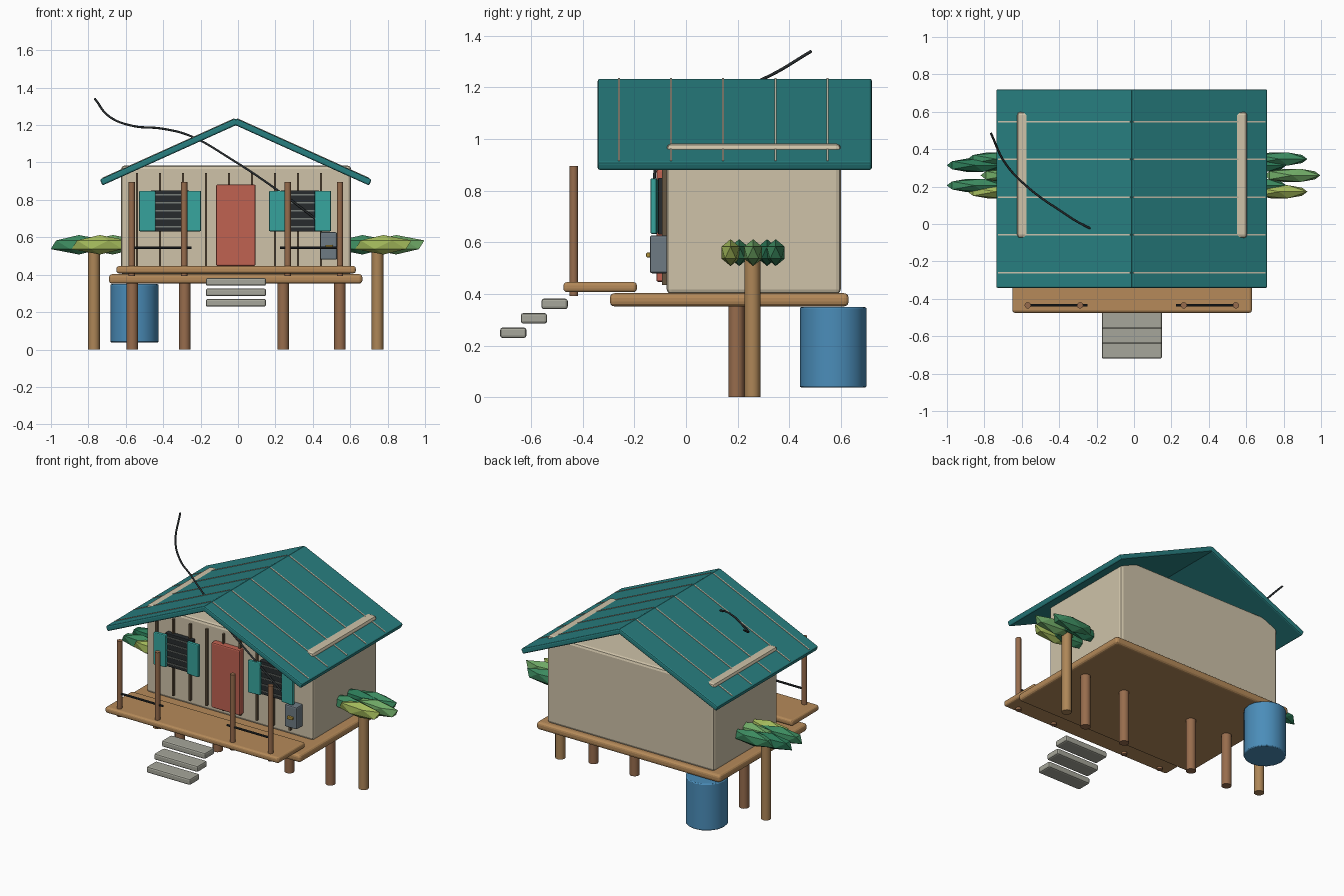
import bpy
from math import sin, cos, tan, radians, atan2, pi
from mathutils import Vector

if "Cube" in bpy.data.objects:
    bpy.data.objects.remove(bpy.data.objects["Cube"])


def material(name, hexa):
    rgb = [(int(hexa[i:i + 2], 16) / 255) ** 2.2 for i in (0, 2, 4)]
    m = bpy.data.materials.new(name)
    m.diffuse_color = (*rgb, 1)
    m.use_nodes = True
    m.node_tree.nodes["Principled BSDF"].inputs["Base Color"].default_value = m.diffuse_color
    return m


WALL = material("cream_paint", "CDC1A7")
ROOF = material("teal_roof", "2C7E7F")
SEAM = material("pale_seam", "C9C3AE")
WOOD = material("deck_wood", "B4895A")
POST = material("post_wood", "966C4E")
TRUNK = material("trunk_wood", "AC8558")
DOOR = material("red_door", "BE6252")
SHUT = material("teal_shutter", "3AA39C")
DARK = material("dark", "2B2F31")
BATTEN = material("batten", "665743")
SLAT = material("slat", "767C78")
STONE = material("stone", "A5A599")
TANK = material("blue_tank", "4C8CB8")
METAL = material("grey_metal", "6E7A82")
BRASS = material("brass", "B0913F")
GREENS = [material("leaf_%d" % i, c) for i, c in enumerate(("6FA866", "3F8A60", "2F7A58", "3F8A60", "A3B95C"))]


def finish(o, name, mat, bevel=0, seg=2):
    o.name = name
    o.data.materials.append(mat)
    if bevel:
        b = o.modifiers.new("bevel", "BEVEL")
        b.width, b.segments = bevel, seg
        b.limit_method = "ANGLE"
    return o


def box(name, lo, hi, mat, bevel=0, seg=2):
    """Box between two corners."""
    lo, hi = Vector(lo), Vector(hi)
    bpy.ops.mesh.primitive_cube_add(size=1, location=(lo + hi) / 2)
    o = bpy.context.object
    o.scale = hi - lo
    bpy.ops.object.transform_apply(location=False, rotation=False, scale=True)
    return finish(o, name, mat, bevel, seg)


def rod(name, a, b, r, mat, sides=12, bevel=0):
    """Round bar from a to b."""
    a, b = Vector(a), Vector(b)
    bpy.ops.mesh.primitive_cylinder_add(vertices=sides, radius=r, depth=(b - a).length, location=(a + b) / 2)
    o = bpy.context.object
    o.rotation_euler = (b - a).to_track_quat("Z", "Y").to_euler()
    bpy.ops.object.shade_smooth_by_angle(angle=radians(35))
    return finish(o, name, mat, bevel)


# house body and floor
CX = -0.012
box("house_walls", (-0.625, -0.075, 0.40), (0.605, 0.60, 0.983), WALL, 0.018)
box("floor_platform", (-0.69, -0.295, 0.352), (0.665, 0.63, 0.403), WOOD, 0.018, 3)
box("porch_deck", (-0.65, -0.475, 0.407), (0.63, -0.19, 0.446), WOOD, 0.014, 3)

# roof slabs with raised seams
RIDGE, HALF, DROP, T = 1.237, 0.727, 0.328, 0.035
ang = atan2(DROP, HALF)
length = HALF / cos(ang)


def roof_piece(name, side, u0, u1, v0, v1, y0, y1, mat, bevel=0):
    """Box in slope space: u runs down the slope, v is height over the top face."""
    u, v = (u0 + u1) / 2, (v0 + v1) / 2
    o = box(name, (-(u1 - u0) / 2, y0, -(v1 - v0) / 2), ((u1 - u0) / 2, y1, (v1 - v0) / 2), mat, bevel)
    o.location.x = CX + side * (u * cos(ang) + v * sin(ang))
    o.location.z = RIDGE - u * sin(ang) + v * cos(ang)
    o.rotation_euler.y = side * ang


for side, tag in ((-1, "left"), (1, "right")):
    roof_piece("roof_" + tag, side, 0, length, -T, 0, -0.342, 0.72, ROOF, 0.009)
    for i in range(5):
        y = -0.26 + i * 0.202
        roof_piece("roof_seam_" + tag, side, 0.008, length - 0.015, -0.01, 0.003, y - 0.004, y + 0.004, SEAM)

# wall battens
for i in range(9):
    x = -0.54 + i * 0.123
    box("wall_batten", (x - 0.006, -0.092, 0.435), (x + 0.006, -0.07, 0.945), BATTEN)

# door
box("door", (-0.118, -0.115, 0.447), (0.094, -0.07, 0.882), DOOR, 0.008)

# louvred windows with shutters
for x in (-0.363, 0.332):
    box("window_panel", (x - 0.1, -0.108, 0.63), (x + 0.1, -0.07, 0.85), DARK, 0.004)
    for i in range(5):
        z = 0.655 + i * 0.043
        box("window_slat", (x - 0.085, -0.116, z - 0.004), (x + 0.085, -0.104, z + 0.004), SLAT)
    for s in (-1, 1):
        c = x + s * 0.122
        o = box("shutter", (c - 0.044, -0.135, 0.632), (c + 0.044, -0.112, 0.848), SHUT, 0.006)
        o.rotation_euler.z = s * radians(-4)

# stilts, porch posts and rails
for x in (-0.565, -0.285, 0.242, 0.545):
    rod("stilt", (x, 0.195, 0), (x, 0.195, 0.36), 0.031, POST)
for x in (-0.568, -0.288, 0.266, 0.545):
    rod("porch_post", (x, -0.435, 0.393), (x, -0.435, 0.896), 0.017, POST)
for x0, x1 in ((-0.555, -0.248), (0.225, 0.55)):
    rod("porch_rail", (x0, -0.435, 0.544), (x1, -0.435, 0.544), 0.007, DARK, 8)

# steps
for i in range(3):
    y, z = -0.56 - i * 0.08, 0.341 - i * 0.056
    box("step", (-0.172, y, z), (0.15, y + 0.102, z + 0.041), STONE, 0.01)

# water tank
rod("water_tank", (-0.553, 0.57, 0.038), (-0.553, 0.57, 0.349), 0.129, TANK, 16, 0.006)

# palms: a trunk and five faceted leaves in a ring
for px in (-0.77, 0.746):
    rod("tree_trunk", (px, 0.257, 0), (px, 0.257, 0.56), 0.031, TRUNK)
    for i in range(5):
        a = 2 * pi * i / 5
        bpy.ops.mesh.primitive_ico_sphere_add(subdivisions=1, radius=1,
            location=(px + 0.1 * cos(a), 0.26 + 0.092 * sin(a), 0.56))
        o = bpy.context.object
        o.scale = (0.168, 0.041, 0.052)
        finish(o, "tree_leaf", GREENS[i])

# meter box with latch
box("meter_box", (0.44, -0.14, 0.48), (0.53, -0.07, 0.627), METAL, 0.008)
box("meter_latch", (0.467, -0.154, 0.542), (0.508, -0.136, 0.56), BRASS, 0.004)

# power cable
cu = bpy.data.curves.new("power_cable", "CURVE")
cu.dimensions = "3D"
cu.bevel_depth, cu.bevel_resolution, cu.resolution_u = 0.006, 2, 6
pts = [(-0.765, 0.485, 1.34), (-0.685, 0.32, 1.243), (-0.56, 0.19, 1.195), (-0.4, 0.075, 1.18),
       (-0.25, -0.016, 1.14), (-0.04, -0.09, 1.02), (0.2, -0.122, 0.86), (0.49, -0.125, 0.64)]
sp = cu.splines.new("BEZIER")
sp.bezier_points.add(len(pts) - 1)
for bp, p in zip(sp.bezier_points, pts):
    bp.co = p
    bp.handle_left_type = bp.handle_right_type = "AUTO"
cu.use_fill_caps = True
cu.materials.append(DARK)
bpy.context.collection.objects.link(bpy.data.objects.new("power_cable", cu))
